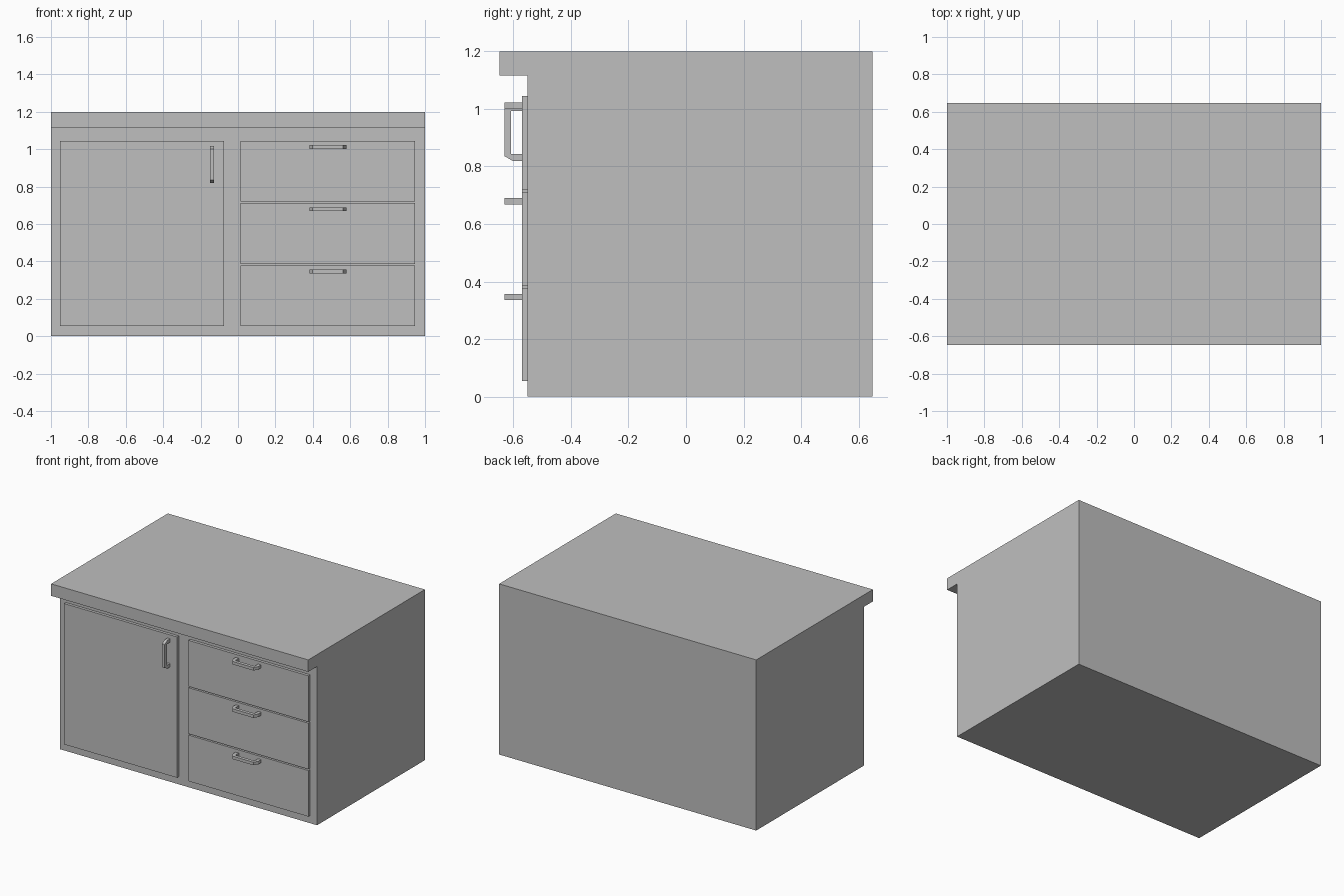
import bpy
import bmesh
from mathutils import Matrix, Vector

cube = bpy.data.objects.get("Cube")
if cube:
    bpy.data.objects.remove(cube, do_unlink=True)

grey = bpy.data.materials.new("plain grey")
grey.use_nodes = True
COLOR = (0.52, 0.52, 0.52, 1)
grey.diffuse_color = COLOR
grey.node_tree.nodes["Principled BSDF"].inputs["Base Color"].default_value = COLOR


def extrude_profile(name, profile, width):
    """Extrude a closed (y, z) outline along x, centred on x = 0."""
    bm = bmesh.new()
    face = bm.faces.new([bm.verts.new((-width / 2, y, z)) for y, z in profile])
    ext = bmesh.ops.extrude_face_region(bm, geom=[face])
    verts = [v for v in ext["geom"] if isinstance(v, bmesh.types.BMVert)]
    bmesh.ops.translate(bm, verts=verts, vec=Vector((width, 0, 0)))
    bmesh.ops.recalc_face_normals(bm, faces=bm.faces)
    mesh = bpy.data.meshes.new(name)
    bm.to_mesh(mesh)
    bm.free()
    mesh.materials.append(grey)
    obj = bpy.data.objects.new(name, mesh)
    bpy.context.collection.objects.link(obj)
    return obj


BODY_FRONT, PANEL_FRONT, BACK = -0.55, -0.57, 0.648


def panel(name, x0, x1, z0, z1):
    """Raised front panel standing proud of the cabinet face."""
    outline = [(PANEL_FRONT, z0), (BODY_FRONT, z0), (BODY_FRONT, z1), (PANEL_FRONT, z1)]
    obj = extrude_profile(name, outline, x1 - x0)
    obj.location.x = (x0 + x1) / 2


def handle(name, x, z, horizontal=False):
    """Bracket handle with chamfered outer corners and square inner corners."""
    half, inner, front, grip = 0.099, 0.075, -0.631, -0.608
    lower = [(grip, -inner), (PANEL_FRONT, -inner), (PANEL_FRONT, -half),
             (front + 0.029, -half), (front, 0.017 - half)]
    upper = [(y, -h) for y, h in reversed(lower)]
    obj = extrude_profile(name, lower + upper, 0.021)
    if horizontal:
        obj.data.transform(Matrix.Rotation(1.5707963, 4, 'Y'))
    obj.location = (x, 0, z)


# Cabinet body and overhanging worktop in one outline
extrude_profile("cabinet_and_worktop", [
    (BODY_FRONT, 0), (BACK, 0), (BACK, 1.2), (-BACK, 1.2),
    (-BACK, 1.116), (BODY_FRONT, 1.116)], 2)

# Door with upright handle
panel("door", -0.953, -0.075, 0.054, 1.044)
handle("door_handle", -0.139, 0.918)

# Three drawers with level handles
for i, label in enumerate(("bottom", "middle", "top")):
    base = 0.054 + i * 0.333
    panel(label + "_drawer", 0.014, 0.947, base, base + 0.324)
    handle(label + "_drawer_handle", 0.48, base + 0.292, horizontal=True)
